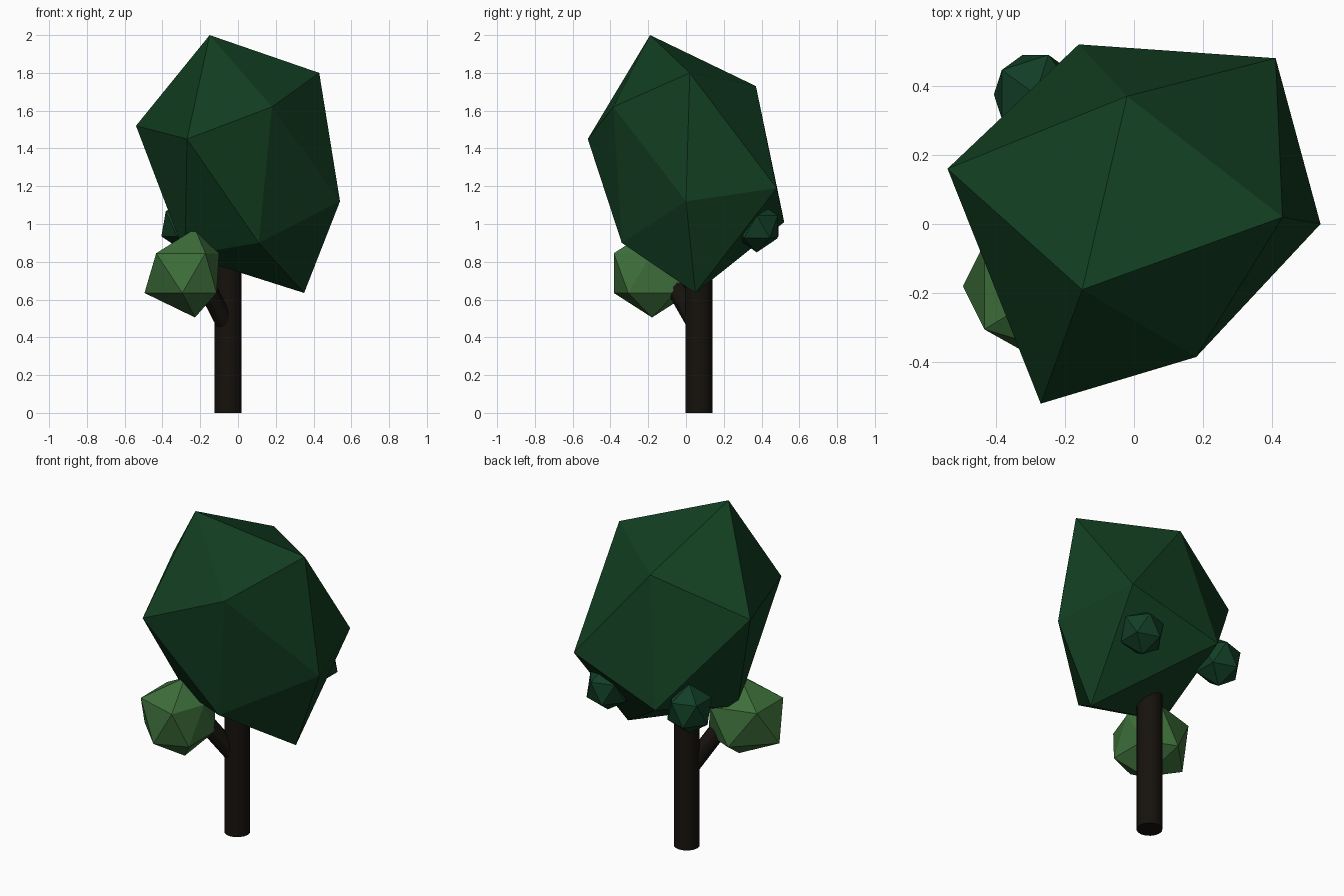
import bpy, bmesh
from mathutils import Vector

if "Cube" in bpy.data.objects:
    bpy.data.objects.remove(bpy.data.objects["Cube"])


def material(name, rgb):
    m = bpy.data.materials.new(name)
    m.diffuse_color = (*rgb, 1)
    m.use_nodes = True
    m.node_tree.nodes["Principled BSDF"].inputs["Base Color"].default_value = m.diffuse_color
    return m


CROWN = material("dark_leaf", (0.006, 0.048, 0.015))
LIGHT = material("light_leaf", (0.048, 0.16, 0.043))
SMALL = material("small_leaf", (0.006, 0.048, 0.019))
BARK = material("bark", (0.008, 0.006, 0.004))


def finish(bm, name, mat):
    bmesh.ops.recalc_face_normals(bm, faces=bm.faces)
    me = bpy.data.meshes.new(name)
    bm.to_mesh(me)
    bm.free()
    me.materials.append(mat)
    ob = bpy.data.objects.new(name, me)
    bpy.context.collection.objects.link(ob)
    return ob


def clump(name, centre, size, lean, mat):
    """Icosahedron whose middle is pushed sideways by lean."""
    bm = bmesh.new()
    bmesh.ops.create_icosphere(bm, subdivisions=1, radius=1)
    for v in bm.verts:
        u = v.co.copy()
        v.co = Vector(c + s * k for c, s, k in zip(centre, size, u))
        v.co.x += lean * (1 - 1.25 * u.x ** 2)
    return finish(bm, name, mat)


def rod(name, start, end, radius, sides):
    a, b = Vector(start), Vector(end)
    bm = bmesh.new()
    bmesh.ops.create_cone(bm, cap_ends=True, segments=sides,
                          radius1=radius, radius2=radius, depth=(b - a).length)
    bmesh.ops.rotate(bm, verts=bm.verts, matrix=(b - a).to_track_quat('Z', 'Y').to_matrix())
    bmesh.ops.translate(bm, verts=bm.verts, vec=(a + b) / 2)
    ob = finish(bm, name, BARK)
    bpy.context.view_layer.objects.active = ob
    ob.select_set(True)
    bpy.ops.object.shade_smooth_by_angle()
    ob.select_set(False)
    return ob


# Main crown: stretched, skewed icosahedron
bm = bmesh.new()
for p in [(-.15, -.19, 2.0), (.43, .02, 1.80), (-.02, .37, 1.73), (.18, -.385, 1.62),
          (-.27, -.52, 1.45), (-.54, .16, 1.52), (.54, 0, 1.12), (.41, .48, 1.19),
          (-.16, .52, 1.01), (.11, -.34, .90), (.35, .05, .635), (-.28, -.09, .835)]:
    bm.verts.new(p)
bmesh.ops.convex_hull(bm, input=bm.verts)
finish(bm, "crown", CROWN)

# Side clumps of leaves
clump("side_clump", (-.2975, -.18, .74), (.221, .238, .235), .07, LIGHT)
clump("back_left_clump", (-.285, .375, 1.0), (.135, .135, .147), 0, SMALL)
clump("back_right_clump", (.257, .375, .985), (.13, .13, .135), 0, SMALL)

# Trunk and branch
rod("trunk", (-.053, .068, 0), (-.053, .068, 1.1), .071, 16)
rod("branch", (-.055, .065, .45), (-.205, -.1, .74), .05, 12)
